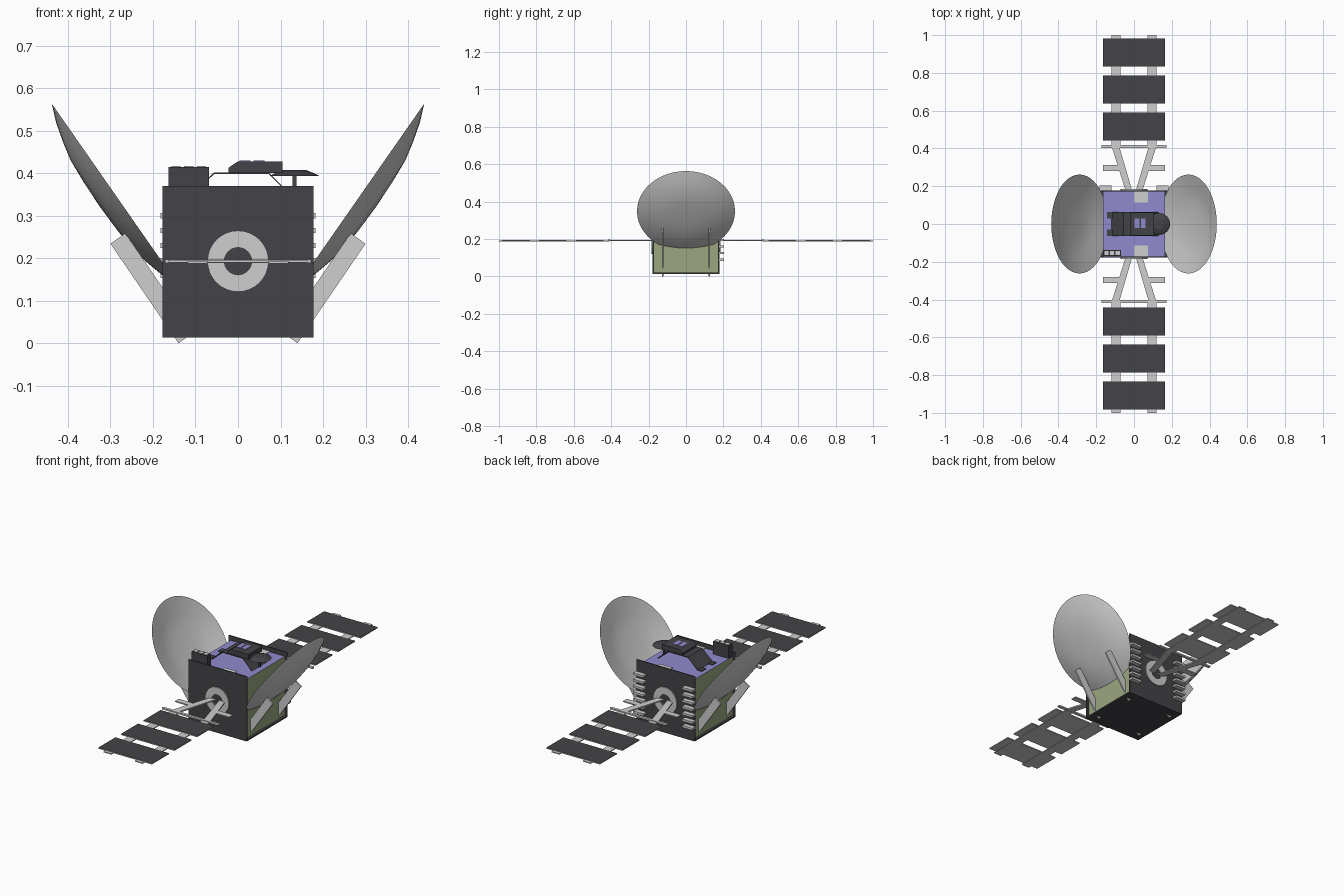
import bpy, bmesh, math
from mathutils import Vector, Matrix

cube = bpy.data.objects.get("Cube")
if cube:
    bpy.data.objects.remove(cube, do_unlink=True)


def material(name, rgb):
    m = bpy.data.materials.new(name)
    m.use_nodes = True
    m.diffuse_color = (*rgb, 1)
    m.node_tree.nodes["Principled BSDF"].inputs["Base Color"].default_value = (*rgb, 1)
    return m


DARK = material("charcoal", (0.057, 0.055, 0.063))
LIGHT = material("light grey", (0.62, 0.62, 0.62))
BLUE = material("lavender blue", (0.28, 0.26, 0.62))
GREEN = material("sage green", (0.33, 0.39, 0.22))


def finish(name, bm, *mats):
    bmesh.ops.recalc_face_normals(bm, faces=bm.faces)
    me = bpy.data.meshes.new(name)
    bm.to_mesh(me)
    bm.free()
    for m in mats:
        me.materials.append(m)
    ob = bpy.data.objects.new(name, me)
    bpy.context.collection.objects.link(ob)
    return ob


def prism(name, pts, axis, lo, hi, mat):
    """Extrude an outline: axis 'y' takes (x, z) points, axis 'z' takes (x, y)."""
    bm = bmesh.new()
    place = (lambda p, d: (p[0], d, p[1])) if axis == "y" else (lambda p, d: (p[0], p[1], d))
    face = bm.faces.new([bm.verts.new(place(p, lo)) for p in pts])
    ext = bmesh.ops.extrude_face_region(bm, geom=[face])
    verts = [g for g in ext["geom"] if isinstance(g, bmesh.types.BMVert)]
    shift = Vector((0, hi - lo, 0) if axis == "y" else (0, 0, hi - lo))
    bmesh.ops.translate(bm, verts=verts, vec=shift)
    return finish(name, bm, mat)


def box(name, x, y, z, *mats):
    """Box from (min, max) ranges."""
    bm = bmesh.new()
    r = (x, y, z)
    bmesh.ops.create_cube(bm, size=1, matrix=Matrix.Translation([sum(a) / 2 for a in r])
                          @ Matrix.Diagonal([abs(a[1] - a[0]) for a in r] + [1]))
    return finish(name, bm, *mats)


def spin(name, profile, steps, matrix, mat, closed=False):
    """Turn (radius, height) points about the local z axis."""
    bm = bmesh.new()
    vs = [bm.verts.new((r, 0, h)) for r, h in profile]
    es = [bm.edges.new(p) for p in zip(vs, vs[1:] + (vs[:1] if closed else []))]
    bmesh.ops.spin(bm, geom=vs + es, axis=(0, 0, 1), cent=(0, 0, 0),
                   angle=math.tau, steps=steps, use_duplicate=False)
    bmesh.ops.remove_doubles(bm, verts=bm.verts, dist=0.0002)
    bmesh.ops.transform(bm, matrix=matrix, verts=bm.verts)
    return finish(name, bm, mat)


def smooth(ob, degrees):
    bpy.ops.object.select_all(action="DESELECT")
    ob.select_set(True)
    bpy.context.view_layer.objects.active = ob
    bpy.ops.object.shade_smooth_by_angle(angle=math.radians(degrees))


# Body core: green sides, blue deck
core = box("body_core", (-.165, .165), (-.172, .172), (.02, .345), GREEN, BLUE)
for f in core.data.polygons:
    f.material_index = int(f.normal.z > .5)
box("base_plate", (-.178, .178), (-.178, .178), (.013, .021), DARK)

MID = .193
PANEL_X = .163
for s, end in ((-1, "front"), (1, "back")):
    # End wall with mounting ring
    box(end + "_wall", (-.178, .178), (s * .172, s * .178), (.015, .37), DARK)
    spin(end + "_ring", [(.032, 0), (.072, 0), (.072, .007), (.032, .007)], 32,
         Matrix.Translation((0, s * .177, MID)) @ Matrix.Rotation(-s * math.pi / 2, 4, "X"),
         LIGHT, closed=True)
    # Light deck plate beside the wall
    box(end + "_deck_plate", (0, .075), (s * .115, s * .172), (.345, .349), LIGHT)
    # Yoke and rails of the solar wing
    box(end + "_yoke_bar", (-.172, .172), (s * .403, s * .418), (MID - .004, MID + .004), LIGHT)
    for m in (-1, 1):
        arm = [(.01, .178), (.045, .178), (.118, .41), (.078, .41)]
        prism(end + "_yoke_arm", [(m * x, s * y) for x, y in arm], "z", MID - .004, MID + .003, LIGHT)
        box(end + "_yoke_tab", (m * .08, m * .165), (s * .28, s * .312), (MID - .003, MID + .003), LIGHT)
        box(end + "_wing_rail", (m * .072, m * .119), (s * .41, s), (MID - .005, MID), LIGHT)
    # Solar panels: dark cells above, light backing
    for i in range(3):
        y = .441 + .197 * i
        p = box(end + "_solar_panel", (-PANEL_X, PANEL_X), (s * y, s * (y + .148)),
                (MID - .003, MID + .003), LIGHT, DARK)
        for f in p.data.polygons:
            f.material_index = int(f.normal.z > .5)

for m, side in ((-1, "right"), (1, "left")):
    # Large tilted dish: the local z axis points inward and up
    out = Vector((m * .82, 0, -.572)).normalized()
    along = Vector((m * .572, 0, .82)).normalized()
    centre = Vector((m * .437, 0, .562)) - along * .26
    rot = Matrix((along, (-out).cross(along), -out)).transposed().to_4x4()
    outer = [(0, -.046), (.07, -.044), (.127, -.040), (.173, -.030), (.22, -.017), (.262, 0)]
    inner = [(r, h + .006) for r, h in reversed(outer[:-1])]
    dish = spin(side + "_dish", outer + inner, 48, Matrix.Translation(centre) @ rot, LIGHT)
    smooth(dish, 40)
    # Slanted flat struts carrying the dish
    strut = [(.14, 0), (.30, .234), (.265, .259), (.105, .025)]
    for y in (-.123, .123):
        prism(side + "_dish_strut", [(m * x, z) for x, z in strut], "y", y - .004, y + .004, LIGHT)
    # Cooling fins on the back corners
    for i in range(7):
        z = .09 + .035 * i
        box(side + "_cooling_fin", (m * .118, m * .182), (.176, .203), (z - .006, z + .006), LIGHT)

# Arched strap over the deck
top = [(-.118, .345), (-.056, .402), (.072, .402), (.13, .345)]
prism("deck_arch", top + [(x, z - .004) for x, z in reversed(top)], "y", -.064, .064, DARK)
for s in (-1, 1):
    box("arch_foot", (-.142, -.112), (s * .028, s * .064), (.344, .349), DARK)

# Instrument housing on the arch, with two blue windows
housing = [(-.022, .400), (-.022, .413), (0, .428), (.105, .428), (.105, .400)]
prism("instrument_housing", housing, "y", -.06, .06, DARK)
for x in (.003, .036):
    box("housing_window", (x, x + .026), (-.022, .028), (.427, .430), BLUE)

# Small shallow antenna
spin("small_antenna", [(0, .393), (.058, .394), (.046, .400), (.028, .407), (0, .407)], 24,
     Matrix.Translation((.133, 0, 0)), DARK)
box("antenna_post", (.128, .138), (-.005, .005), (.343, .396), DARK)

# Sensor box at the front corner, with pale windows
box("sensor_box", (-.163, -.068), (-.17, -.138), (.344, .415), DARK)
for i in range(3):
    x = -.157 + .03 * i
    box("sensor_window", (x, x + .022), (-.165, -.143), (.413, .417), LIGHT)
